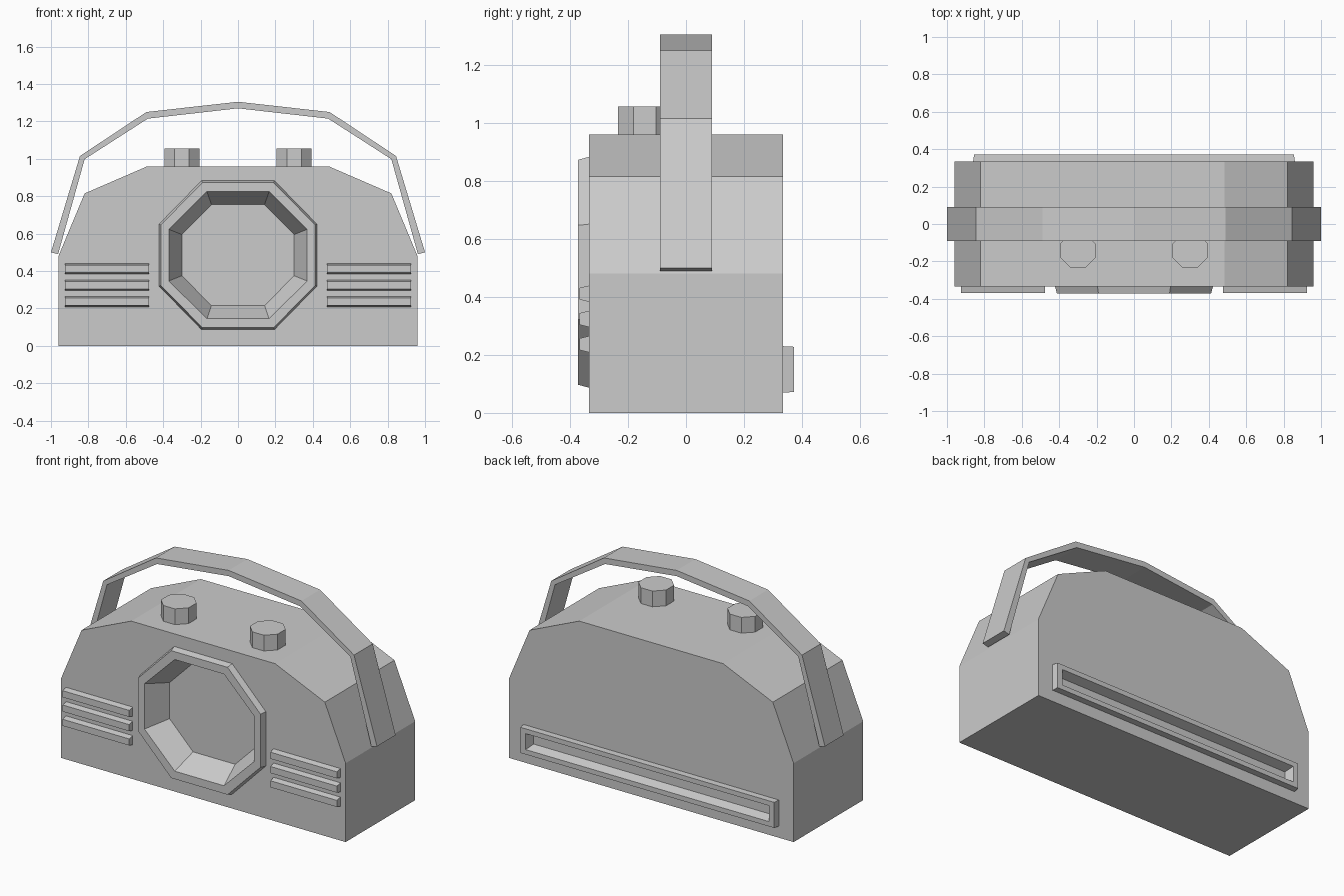
import bpy, bmesh

if "Cube" in bpy.data.objects:
    bpy.data.objects.remove(bpy.data.objects["Cube"])


def loft(name, loops):
    """Solid skinned through matching point loops, capped at both ends."""
    bm = bmesh.new()
    rows = [[bm.verts.new(p) for p in loop] for loop in loops]
    n = len(rows[0])
    for a, b in zip(rows, rows[1:]):
        for i in range(n):
            j = (i + 1) % n
            bm.faces.new((a[i], a[j], b[j], b[i]))
    bm.faces.new(rows[0])
    bm.faces.new(rows[-1])
    bmesh.ops.recalc_face_normals(bm, faces=bm.faces[:])
    mesh = bpy.data.meshes.new(name)
    bm.to_mesh(mesh)
    bm.free()
    ob = bpy.data.objects.new(name, mesh)
    bpy.context.collection.objects.link(ob)
    return ob


def octagon(y, hx, hz, fx, fz, cz=0.485):
    q = [(fx, hz), (hx, fz), (hx, -fz), (fx, -hz)]
    q += [(-x, -z) for x, z in q]
    return [(x, y, cz + z) for x, z in q]


def rect(y, cx, cz, hx, hz):
    return [(cx + sx * hx, y, cz + sz * hz)
            for sx, sz in ((-1, -1), (1, -1), (1, 1), (-1, 1))]


def cut(target, cutter):
    mod = target.modifiers.new("cut", 'BOOLEAN')
    mod.operation = 'DIFFERENCE'
    mod.solver = 'EXACT'
    mod.object = cutter
    cutter.hide_render = True
    cutter.display_type = 'WIRE'


D = 0.335   # half depth of the case
P = 0.372   # how far the trims stand out

# Case: faceted arch profile
half = [(0.96, 0), (0.96, 0.48), (0.82, 0.815), (0.485, 0.96)]
profile = half + [(-x, z) for x, z in reversed(half)]
body = loft("case", [[(x, y, z) for x, z in profile] for y in (-D, D)])

# Octagonal dial bezel with tapered recess
bezel = loft("dial_bezel", [octagon(-D, 0.422, 0.398, 0.195, 0.166),
                            octagon(-P, 0.412, 0.388, 0.190, 0.162)])
t = -0.34   # carry the taper on past the lip
recess = loft("dial_recess_cutter", [
    octagon(-0.23, 0.30, 0.27, 0.142, 0.110),
    octagon(-P + 0.142 * t, 0.37 - 0.07 * t, 0.34 - 0.07 * t,
            0.166 - 0.024 * t, 0.138 - 0.028 * t)])
cut(body, recess)
cut(bezel, recess)

# Back slot frame with shallow tapered recess
frame = loft("back_slot_frame", [rect(D, 0, 0.15, 0.86, 0.08),
                                 rect(P, 0, 0.15, 0.855, 0.078)])
slot = loft("slot_cutter", [rect(0.32, 0, 0.15, 0.803, 0.03),
                            rect(0.424, 0, 0.15, 0.837, 0.067)])
cut(body, slot)
cut(frame, slot)

for s, side in ((-1, "left"), (1, "right")):
    # Speaker louvres
    for i, z in enumerate((0.237, 0.324, 0.411)):
        loft(f"louvre_{side}_{i + 1}", [rect(-D, s * 0.70, z, 0.225, 0.028),
                                        rect(-P + 0.004, s * 0.70, z, 0.224, 0.020)])
    # Top knobs
    a, f = 0.093, 0.0385
    q = [(f, a), (a, f), (a, -f), (f, -a)]
    q += [(-x, -y) for x, y in q]
    loft(f"knob_{side}", [[(s * 0.30 + x, -0.142 + y, z) for x, y in q]
                          for z in (0.96, 1.056)])

# Carry handle: flat strap of outer/inner point pairs
strap = [((1.0, 0.50), (0.962, 0.49)), ((0.845, 1.015), (0.82, 0.998)),
         ((0.49, 1.25), (0.482, 1.215)), ((0, 1.305), (0, 1.27))]
strap += [((-o[0], o[1]), (-i[0], i[1])) for o, i in reversed(strap[:-1])]
W = 0.09
loft("carry_handle", [[(o[0], -W, o[1]), (o[0], W, o[1]),
                       (i[0], W, i[1]), (i[0], -W, i[1])] for o, i in strap])
